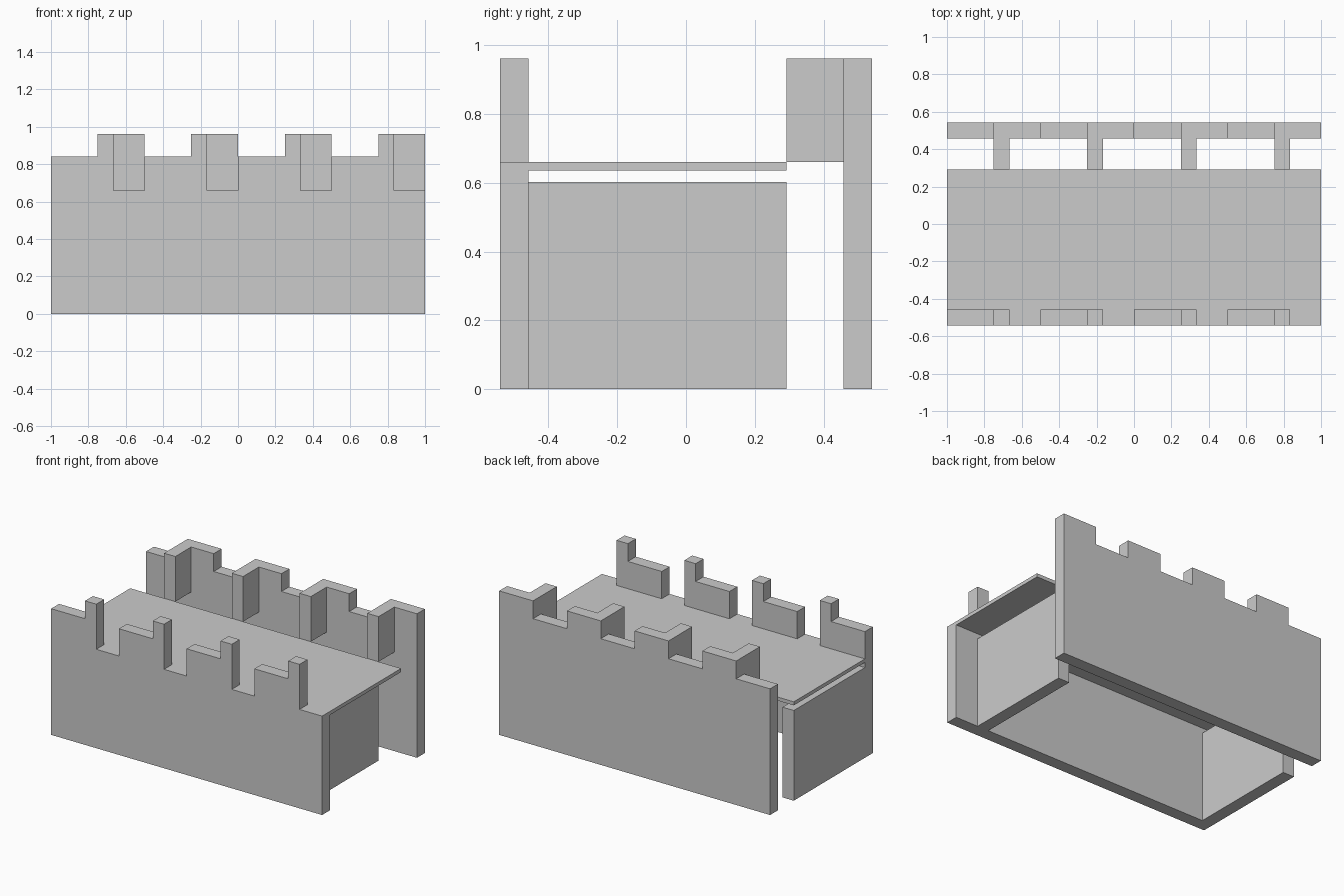
import bpy
import bmesh

if "Cube" in bpy.data.objects:
    bpy.data.objects.remove(bpy.data.objects["Cube"])

T = 1 / 12               # wall thickness
Y_OUT = 6.5 * T          # outer face of both walls
Y_IN = Y_OUT - T         # inner face of both walls
DECK_BACK = Y_IN - 2 * T # rear edge of the walkway
DECK, LOW, HIGH = 0.66, 0.842, 0.961


def finish(name, bm):
    bmesh.ops.recalc_face_normals(bm, faces=bm.faces)
    mesh = bpy.data.meshes.new(name)
    bm.to_mesh(mesh)
    bm.free()
    obj = bpy.data.objects.new(name, mesh)
    bpy.context.collection.objects.link(obj)
    return obj


def extruded_wall(name, profile, y0, y1):
    """Extrude an (x, z) outline along y."""
    bm = bmesh.new()
    face = bm.faces.new([bm.verts.new((x, y0, z)) for x, z in profile])
    res = bmesh.ops.extrude_face_region(bm, geom=[face], use_keep_orig=True)
    verts = [g for g in res["geom"] if isinstance(g, bmesh.types.BMVert)]
    bmesh.ops.translate(bm, verts=verts, vec=(0, y1 - y0, 0))
    return finish(name, bm)


def box(name, x, y, z):
    return extruded_wall(
        name, [(x[0], z[0]), (x[1], z[0]), (x[1], z[1]), (x[0], z[1])], *y)


def battlement(steps):
    """Wall outline whose top repeats (start, end, height) steps four times."""
    pts = [(1, 0), (-1, 0)]
    for i in range(4):
        for a, b, h in steps:
            x = -1 + i * 0.5
            pts += [(x + a, h), (x + b, h)]
    return pts


# Front wall: low parapet, narrow merlon, open notch
extruded_wall("front_wall",
              battlement([(0, 0.25, LOW), (0.25, 0.25 + T, HIGH),
                          (0.25 + T, 0.5, DECK)]),
              -Y_OUT, -Y_IN)

# Back wall: low parapet and wide merlon
extruded_wall("back_wall",
              battlement([(0, 0.25, LOW), (0.25, 0.5, HIGH)]),
              Y_IN, Y_OUT)

# Fins projecting inward from the back merlons
for i in range(4):
    x = -0.75 + i * 0.5
    box(f"merlon_fin_{i + 1}", (x, x + T), (DECK_BACK, Y_IN), (DECK, HIGH))

# Walkway deck
box("walkway_deck", (-1, 1), (-Y_IN, DECK_BACK), (0.636, DECK))

# Cross walls under the deck (left one flush, right one inset)
for name, x in (("left_cross_wall", -1), ("right_cross_wall", 0.75)):
    box(name, (x, x + T), (-Y_IN, DECK_BACK), (0, 0.602))
